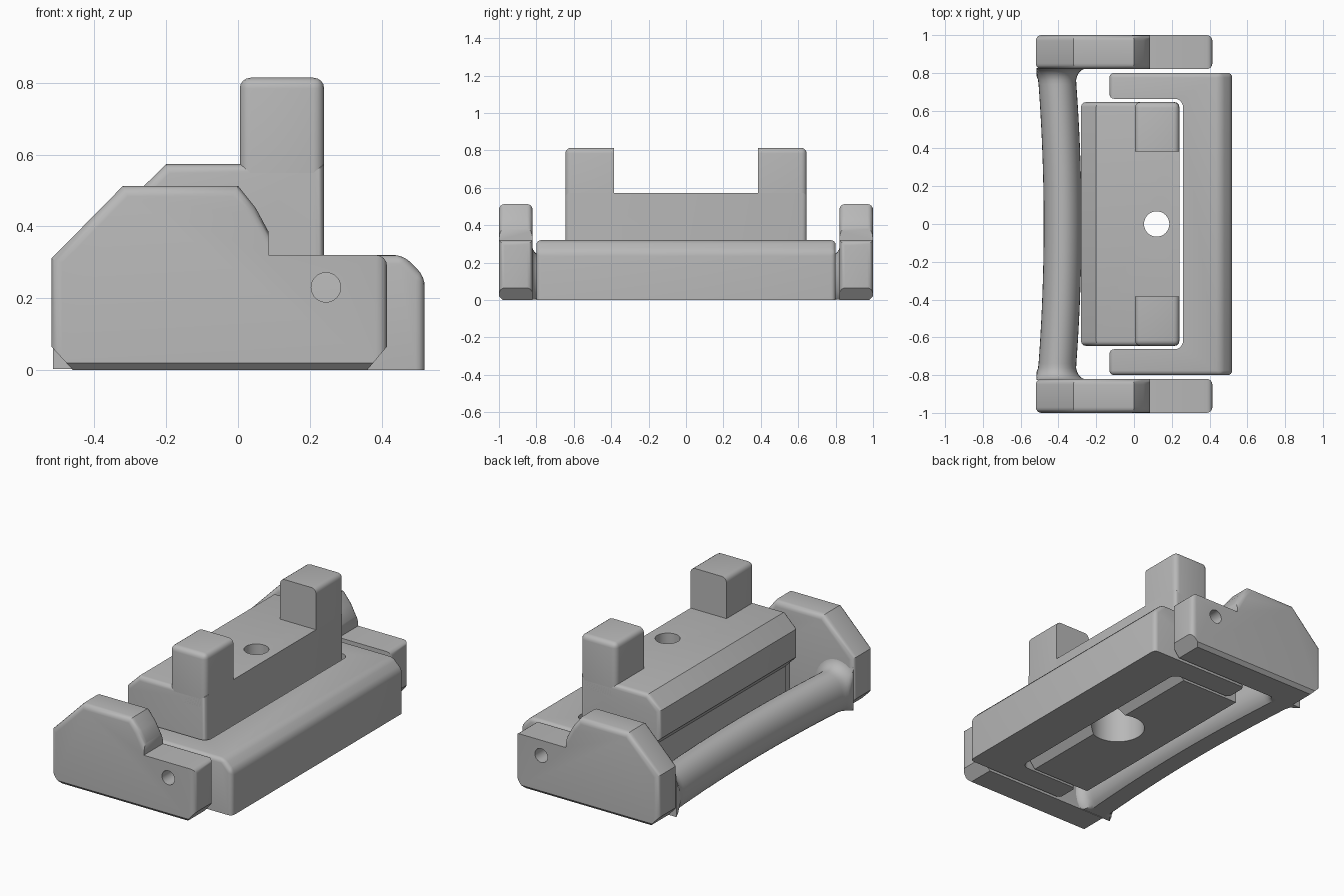
import bpy, bmesh, math
from mathutils import Vector

cube = bpy.data.objects.get("Cube")
if cube:
    bpy.data.objects.remove(cube, do_unlink=True)

grey = bpy.data.materials.new("plain grey")
grey.use_nodes = True
grey.diffuse_color = (0.48, 0.48, 0.48, 1)
grey.node_tree.nodes["Principled BSDF"].inputs["Base Color"].default_value = grey.diffuse_color


def finish(bm, name):
    """Turn a bmesh into a named, coloured object with smooth rounded edges."""
    bmesh.ops.recalc_face_normals(bm, faces=bm.faces)
    mesh = bpy.data.meshes.new(name)
    bm.to_mesh(mesh)
    bm.free()
    mesh.materials.append(grey)
    obj = bpy.data.objects.new(name, mesh)
    bpy.context.collection.objects.link(obj)
    return obj


def smooth(obj):
    bpy.ops.object.select_all(action='DESELECT')
    obj.select_set(True)
    bpy.context.view_layer.objects.active = obj
    bpy.ops.object.shade_smooth_by_angle(angle=math.radians(32))


def prism(points, start, end):
    """Extrude a closed profile given as 3D points."""
    bm = bmesh.new()
    face = bm.faces.new([bm.verts.new(Vector(p) + Vector(start)) for p in points])
    out = bmesh.ops.extrude_face_region(bm, geom=[face])
    moved = [v for v in out["geom"] if isinstance(v, bmesh.types.BMVert)]
    bmesh.ops.translate(bm, vec=Vector(end) - Vector(start), verts=moved)
    bmesh.ops.recalc_face_normals(bm, faces=bm.faces)
    return bm


def bevel(bm, rule, width, segments=4):
    """Round every edge whose two end points satisfy the rule."""
    edges = [e for e in bm.edges if rule(e.verts[0].co, e.verts[1].co)]
    bmesh.ops.bevel(bm, geom=edges, offset=width, segments=segments,
                    affect='EDGES', profile=0.5, clamp_overlap=True)


def drill(obj, radius, centre, depth, axis):
    """Cut a round hole and discard the cutter."""
    bm = bmesh.new()
    bmesh.ops.create_cone(bm, cap_ends=True, segments=40, radius1=radius,
                          radius2=radius, depth=depth)
    cutter = finish(bm, "hole_cutter")
    cutter.hide_render = True
    cutter.location = centre
    if axis == 'Y':
        cutter.rotation_euler.x = math.pi / 2
    mod = obj.modifiers.new("hole", 'BOOLEAN')
    mod.operation, mod.solver, mod.object = 'DIFFERENCE', 'EXACT', cutter
    bpy.context.view_layer.objects.active = obj
    bpy.ops.object.modifier_apply(modifier=mod.name)
    bpy.data.objects.remove(cutter, do_unlink=True)


def on(value, a, b):
    return abs(a - value) < 1e-4 and abs(b - value) < 1e-4


# Handle side cheeks
cheek = [(-.46, 0), (-.52, .065), (-.52, .31), (-.32, .513), (0, .513),
         (.05, .45), (.085, .385), (.085, .32), (.415, .32), (.415, .065), (.36, 0)]
for side, name in ((-1, "front_cheek"), (1, "back_cheek")):
    bm = prism([(x, 0, z) for x, z in cheek], (0, side * .82, 0), (0, side, 0))

    def low_edge(a, b):
        return on(0, a.z, b.z) and on(1, abs(a.y), abs(b.y))

    def round_edge(a, b):
        rim = on(a.y, b.y, b.y) and max(a.z, b.z) > .07
        step = on(.32, a.z, b.z) and max(a.x, b.x) < .42
        concave = on(.085, a.x, b.x)
        tip = on(.415, a.x, b.x) and on(.32, a.z, b.z)
        return tip or (rim and not step and not concave)

    bevel(bm, round_edge, .03)
    bevel(bm, low_edge, .02, 1)
    obj = finish(bm, name)
    drill(obj, .041, (.245, side * .91, .23), .4, 'Y')
    smooth(obj)

# Bowed grip with flared ends and a flat underside
bm = bmesh.new()
rings, stations, around = [], 48, 32
for i in range(stations + 1):
    y = -.825 * math.cos(math.pi * i / stations)
    middle = -.378 - .032 * (y / .8) ** 2
    t = max(0, (abs(y) - .75) / .075)
    flare = .07 * (1 - math.sqrt(max(0, 1 - t * t)))
    ring = []
    for k in range(around):
        a = 2 * math.pi * k / around
        x = middle + (.1 + flare) * math.cos(a)
        z = .105 + (.125 + flare) * math.sin(a)
        ring.append(bm.verts.new((max(x, -.515), y, max(z, .003))))
    rings.append(ring)
for r, s in zip(rings, rings[1:]):
    for k in range(around):
        j = (k + 1) % around
        bm.faces.new((r[k], r[j], s[j], s[k]))
bm.faces.new(rings[0])
bm.faces.new(rings[-1])
smooth(finish(bm, "grip"))

# U-shaped frame
outline = [(-.13, -.8), (.52, -.8), (.52, .8), (-.13, .8),
           (-.13, .663), (.26, .663), (.26, -.663), (-.13, -.663)]
bm = prism([(x, y, 0) for x, y in outline], (0, 0, 0), (0, 0, .32))
bevel(bm, lambda a, b: on(.52, a.x, b.x) and on(.32, a.z, b.z), .06, 1)
bevel(bm, lambda a, b: on(.26, a.x, b.x) and abs(a.z - b.z) > .1, .045, 5)
bevel(bm, lambda a, b: (max(a.x, b.x) > .4 or on(.8, abs(a.y), abs(b.y)) or on(-.13, a.x, b.x))
      and max(a.z, b.z) > .01, .025)
smooth(finish(bm, "u_frame"))

# Central block with chamfered shoulder and lower edge
section = [(-.2, .573), (.24, .573), (.24, .07), (.18, 0), (-.2, 0),
           (-.2, .25), (-.28, .33), (-.28, .495)]
bm = prism([(x, 0, z) for x, z in section], (0, -.645, 0), (0, .645, 0))
bevel(bm, lambda a, b: on(.645, abs(a.y), abs(b.y)) and on(a.y, b.y, b.y)
      and (on(.24, a.x, b.x) or on(-.28, a.x, b.x) or min(a.z, b.z) > .4), .025)
block = finish(bm, "block")
drill(block, .067, (.12, 0, .3), 1, 'Z')
drill(block, .15, (.12, 0, 0), .5, 'Z')
smooth(block)

# Upright prongs at both ends of the block
foot = [(.005, 0), (.24, 0), (.24, .26), (.005, .26)]
for side, name in ((-1, "front_prong"), (1, "back_prong")):
    bm = prism([(x, side * (.385 + y), 0) for x, y in foot], (0, 0, .5), (0, 0, .814))
    bevel(bm, lambda a, b: not on(.385, abs(a.y), abs(b.y)) and max(a.z, b.z) > .6
          and (on(.645, abs(a.y), abs(b.y)) or on(.814, a.z, b.z)), .03)
    smooth(finish(bm, name))
